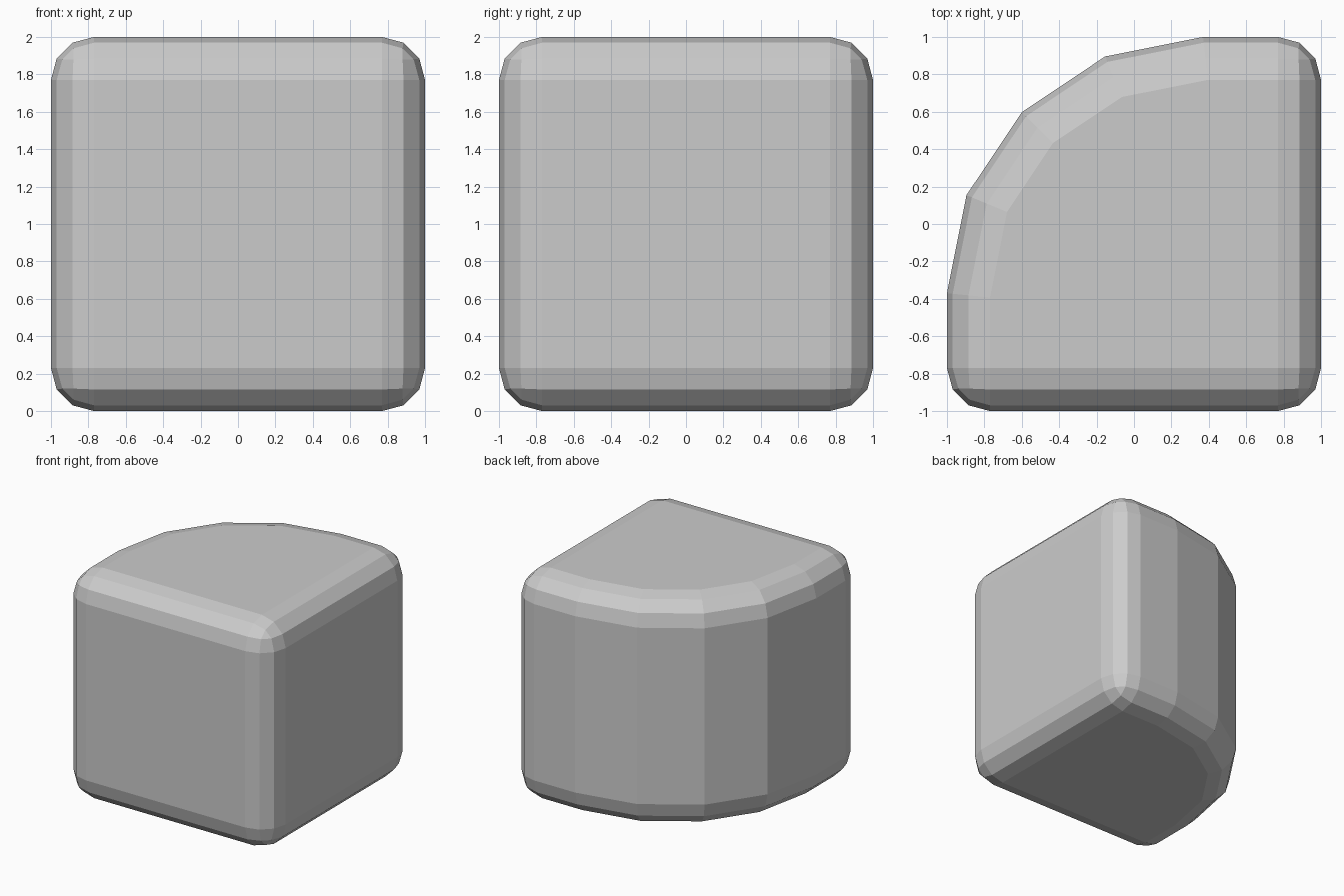
import bpy, bmesh, math

if "Cube" in bpy.data.objects:
    bpy.data.objects.remove(bpy.data.objects["Cube"])

ARC_R, ARC_SEGMENTS = 1.37, 4

# Plan outline: a square with one large rounded corner at the back left
outline = [(-1, -1), (1, -1), (1, 1)]
centre = 1 - ARC_R
for i in range(ARC_SEGMENTS + 1):
    a = math.pi / 2 * (1 + i / ARC_SEGMENTS)
    outline.append((-centre + ARC_R * math.cos(a), centre + ARC_R * math.sin(a)))

# Extrude the outline to full height
bm = bmesh.new()
base = bm.faces.new([bm.verts.new((x, y, 0)) for x, y in outline])
top = bmesh.ops.extrude_face_region(bm, geom=[base])["geom"]
bmesh.ops.translate(bm, vec=(0, 0, 2),
                    verts=[v for v in top if isinstance(v, bmesh.types.BMVert)])
bmesh.ops.recalc_face_normals(bm, faces=bm.faces)
mesh = bpy.data.meshes.new("rounded_corner_block")
bm.to_mesh(mesh)
bm.free()
block = bpy.data.objects.new("rounded_corner_block", mesh)
bpy.context.collection.objects.link(block)

# Round the sharp edges, leaving the shallow facets of the big corner
bevel = block.modifiers.new("edge_rounding", "BEVEL")
bevel.width = 0.23
bevel.segments = 3
bevel.limit_method = "ANGLE"
bevel.angle_limit = math.radians(30)
